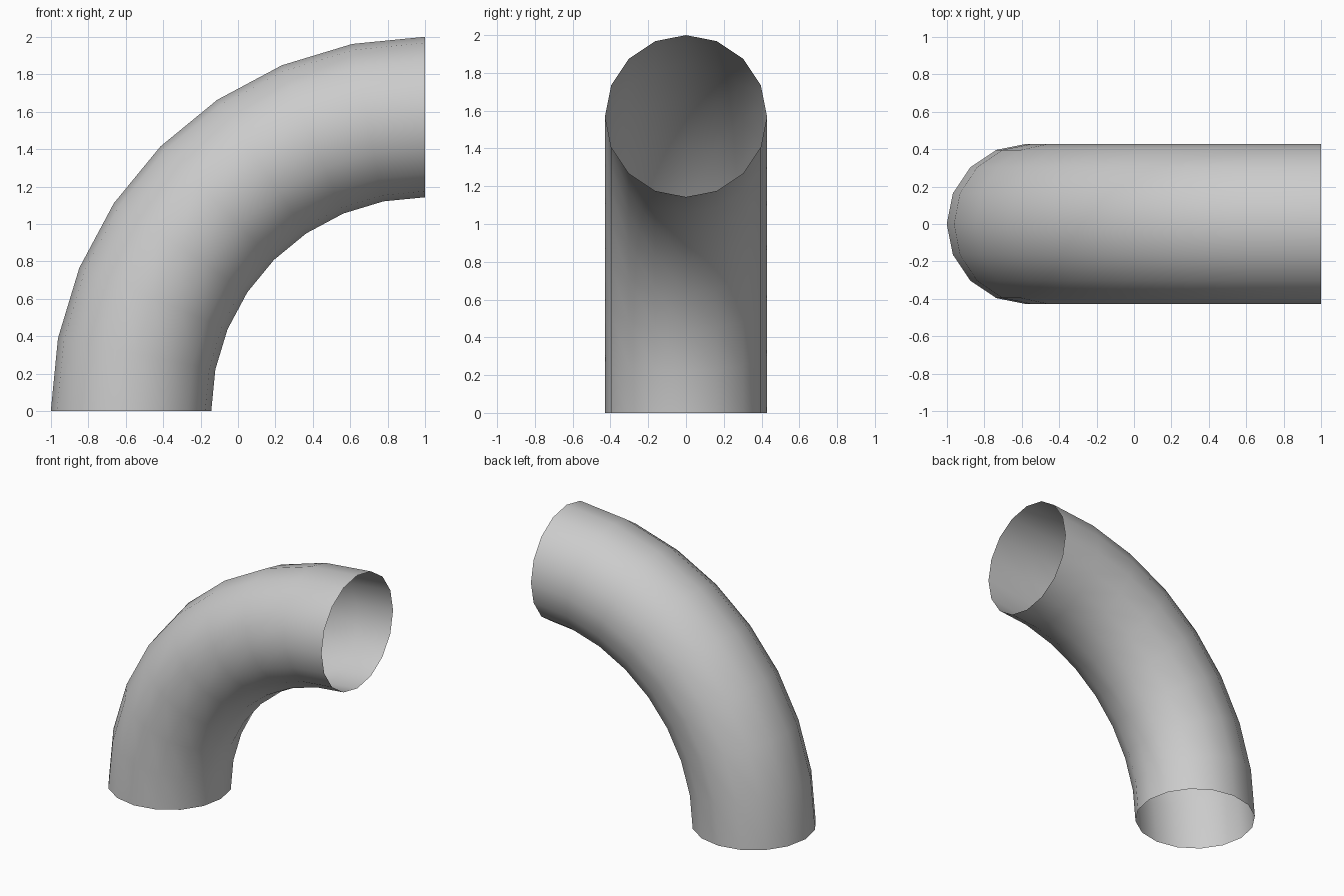
import bpy, bmesh
from math import sin, cos, pi

if "Cube" in bpy.data.objects:
    bpy.data.objects.remove(bpy.data.objects["Cube"])

BEND_R, TUBE_R = 1.5715, 0.4285   # centre-line radius and pipe radius
STEPS, SIDES = 8, 16

# Open-ended quarter bend, swept about the y axis through x = 1, z = 0
bm = bmesh.new()
rings = []
for i in range(STEPS + 1):
    a = i / STEPS * pi / 2
    ring = []
    for j in range(SIDES):
        t = j / SIDES * 2 * pi
        r = BEND_R + TUBE_R * cos(t)
        ring.append(bm.verts.new((1 - r * cos(a), TUBE_R * sin(t), r * sin(a))))
    rings.append(ring)

for r0, r1 in zip(rings, rings[1:]):
    for j in range(SIDES):
        k = (j + 1) % SIDES
        bm.faces.new((r0[j], r1[j], r1[k], r0[k]))

# Make the faces point away from the pipe's centre line
bm.normal_update()
f = bm.faces[:][0]
if f.normal.x > 0:
    bmesh.ops.reverse_faces(bm, faces=bm.faces[:])
for f in bm.faces:
    f.smooth = True

mesh = bpy.data.meshes.new("pipe_bend")
bm.to_mesh(mesh)
bm.free()
pipe = bpy.data.objects.new("pipe_bend", mesh)
bpy.context.collection.objects.link(pipe)
